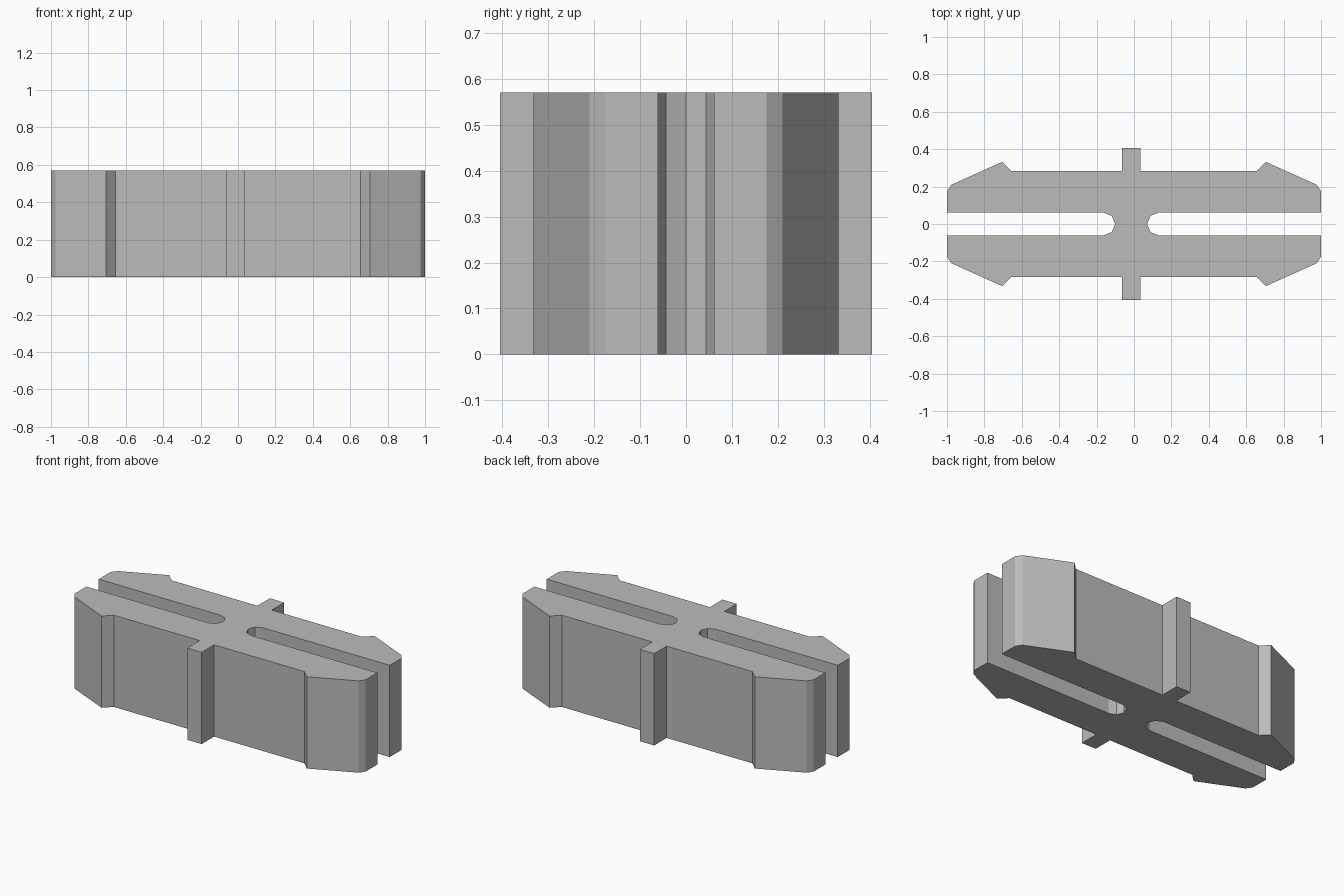
import bpy, bmesh, math

if "Cube" in bpy.data.objects:
    bpy.data.objects.remove(bpy.data.objects["Cube"])

HEIGHT = 0.57
MID = -0.0155      # centre line of the tabs and slot ends
SLOT_R = 0.061     # half width of the slots
SLOT_IN = 0.1465   # distance from MID to the slot arc centres


def slot_end(side):
    """Quarter of an eight-sided round end, from the tip to the slot wall."""
    cx = MID + side * SLOT_IN
    return [(cx - side * SLOT_R * math.cos(a), SLOT_R * math.sin(a))
            for a in (0, math.pi / 4, math.pi / 2)]


# Outer arm: slot mouth, chamfered end, sloped barb, recessed side
arm = [(1.0, SLOT_R), (1.0, 0.175), (0.976, 0.21), (0.705, 0.332), (0.655, 0.283)]
# Side tab
tab = [(MID + 0.0495, 0.283), (MID + 0.0495, 0.405),
       (MID - 0.0495, 0.405), (MID - 0.0495, 0.283)]

# Back half of the outline, then mirrored to the front
back = slot_end(1) + arm + tab + [(-x, y) for x, y in reversed(arm)] + slot_end(-1)[::-1]
outline = back + [(x, -y) for x, y in reversed(back[1:-1])]

# Extrude the outline upwards
bm = bmesh.new()
base = bm.faces.new([bm.verts.new((x, y, 0)) for x, y in outline])
top = bmesh.ops.extrude_face_region(bm, geom=[base], use_keep_orig=True)
bmesh.ops.translate(bm, vec=(0, 0, HEIGHT),
                    verts=[v for v in top["geom"] if isinstance(v, bmesh.types.BMVert)])
bmesh.ops.recalc_face_normals(bm, faces=bm.faces)

mesh = bpy.data.meshes.new("slotted_clip")
bm.to_mesh(mesh)
bm.free()
clip = bpy.data.objects.new("slotted_clip", mesh)
bpy.context.collection.objects.link(clip)

grey = bpy.data.materials.new("plain grey")
grey.diffuse_color = (0.5, 0.5, 0.5, 1)
grey.use_nodes = True
grey.node_tree.nodes["Principled BSDF"].inputs["Base Color"].default_value = grey.diffuse_color
mesh.materials.append(grey)
